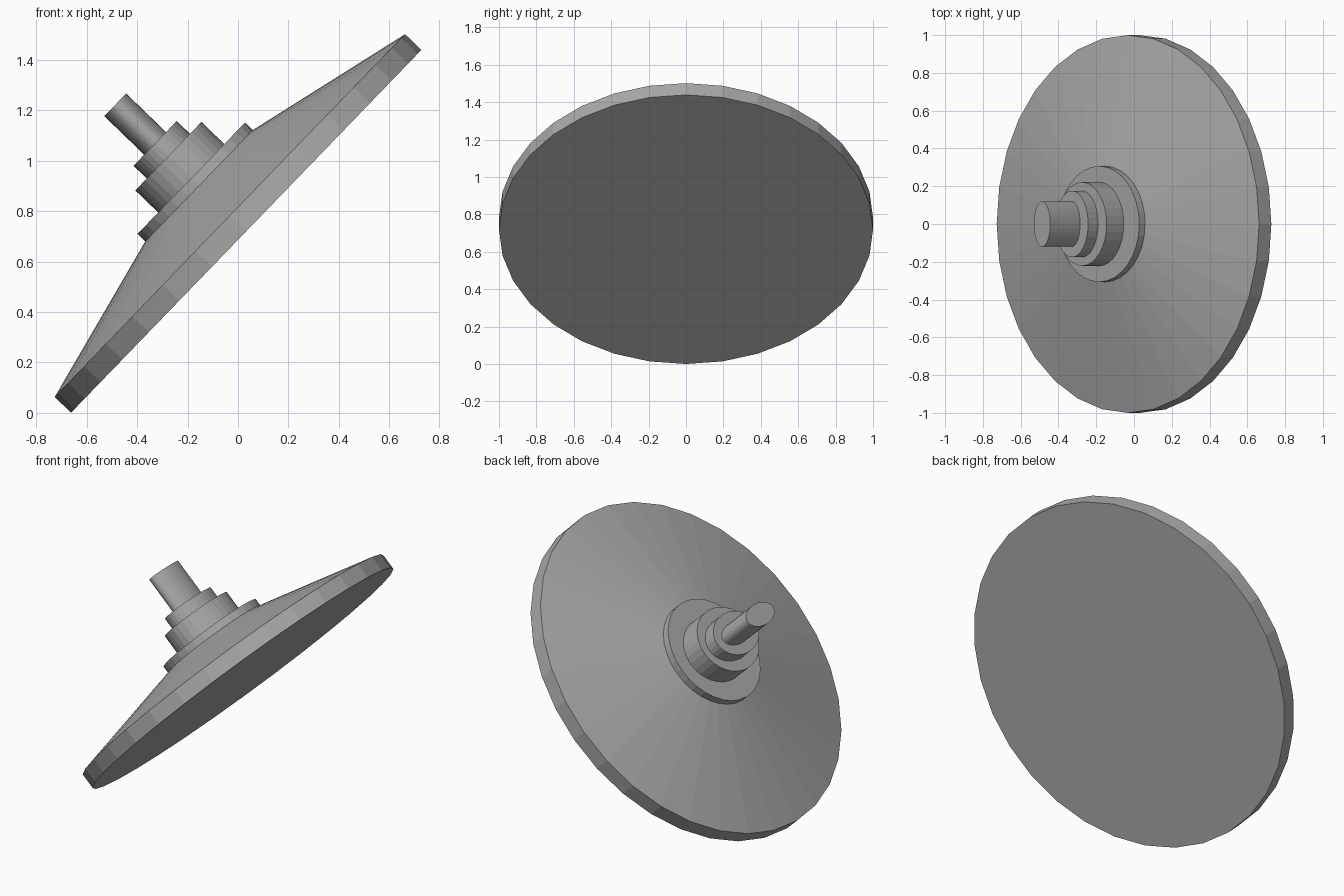
import bpy
import bmesh
from math import radians
from mathutils import Matrix

default = bpy.data.objects.get("Cube")
if default:
    bpy.data.objects.remove(default, do_unlink=True)

# One plain grey for every part
grey = bpy.data.materials.new("plain grey")
grey.use_nodes = True
colour = (0.40, 0.40, 0.40, 1.0)
grey.diffuse_color = colour
grey.node_tree.nodes["Principled BSDF"].inputs["Base Color"].default_value = colour

SIDES = 32
# Whole model leans toward -x around the centre of its flat base
LEAN = Matrix.Translation((0.0325, 0, 0.72)) @ Matrix.Rotation(radians(-46), 4, "Y")


def stack_part(name, bottom, top, radius, top_radius=None, squash=1.0):
    """Flat-sided drum between two heights on the leaning axis."""
    bm = bmesh.new()
    bmesh.ops.create_cone(
        bm, cap_ends=True, segments=SIDES, radius1=radius,
        radius2=top_radius or radius, depth=top - bottom)
    # put a corner on the lean direction, then narrow and lift the drum
    bmesh.ops.transform(
        bm, verts=bm.verts,
        matrix=Matrix.Translation((0, 0, (top + bottom) / 2))
        @ Matrix.Diagonal((squash, 1, 1, 1)))
    mesh = bpy.data.meshes.new(name)
    bm.to_mesh(mesh)
    bm.free()
    mesh.materials.append(grey)
    obj = bpy.data.objects.new(name, mesh)
    obj.matrix_world = LEAN
    bpy.context.collection.objects.link(obj)
    return obj


# Wide dish: straight rim and shallow cone
stack_part("dish_rim", 0.0, 0.09, 1.0)
stack_part("dish_cone", 0.09, 0.26, 1.0, top_radius=0.307)

# Stepped hub, narrowing across the lean as it rises
stack_part("flange", 0.26, 0.303, 0.307)
stack_part("lower_collar", 0.303, 0.429, 0.222, squash=0.85)
stack_part("upper_collar", 0.429, 0.502, 0.176, squash=0.70)
stack_part("stem", 0.502, 0.722, 0.12, squash=0.52)
